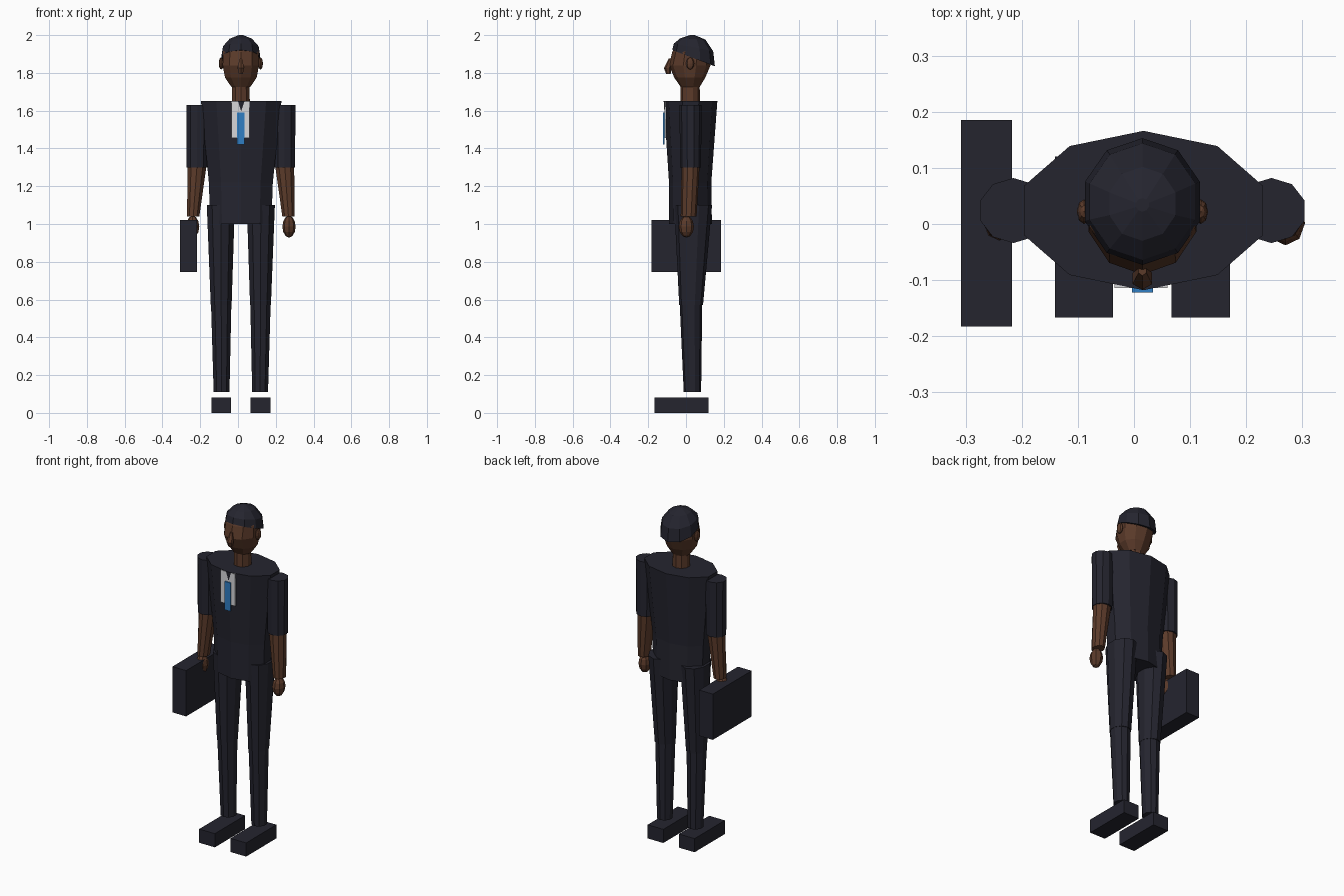
import bpy, bmesh, math

if "Cube" in bpy.data.objects:
    bpy.data.objects.remove(bpy.data.objects["Cube"])

CX = 0.015  # symmetry line of the figure


def material(name, rgb):
    m = bpy.data.materials.new(name)
    m.diffuse_color = (*rgb, 1)
    m.use_nodes = True
    m.node_tree.nodes["Principled BSDF"].inputs["Base Color"].default_value = m.diffuse_color
    return m


NAVY = material("dark_navy", (0.018, 0.018, 0.028))
SKIN = material("brown_skin", (0.105, 0.043, 0.023))
WHITE = material("shirt_white", (0.68, 0.68, 0.70))
BLUE = material("tie_blue", (0.03, 0.21, 0.55))


def finish(name, bm, mat):
    bmesh.ops.recalc_face_normals(bm, faces=bm.faces)
    mesh = bpy.data.meshes.new(name)
    bm.to_mesh(mesh)
    bm.free()
    mesh.materials.append(mat)
    ob = bpy.data.objects.new(name, mesh)
    bpy.context.collection.objects.link(ob)


def loft(name, sections, mat, n=10):
    """Stack of elliptical rings: (x, y, z, rx, ry, tilt)."""
    bm = bmesh.new()
    rings = []
    for x, y, z, rx, ry, *tilt in sections:
        t = tilt[0] if tilt else 0
        ring = []
        for i in range(n):
            a = math.pi / 2 + 2 * math.pi * i / n
            dy = ry * math.sin(a)
            ring.append(bm.verts.new((x + rx * math.cos(a), y + dy, z + t * dy)))
        rings.append(ring)
    for low, high in zip(rings, rings[1:]):
        for i in range(n):
            j = (i + 1) % n
            bm.faces.new((low[i], low[j], high[j], high[i]))
    bm.faces.new(rings[0])
    bm.faces.new(rings[-1])
    finish(name, bm, mat)


def box(name, x0, x1, y0, y1, z0, z1, mat):
    bm = bmesh.new()
    bmesh.ops.create_cube(bm, size=1)
    for v in bm.verts:
        v.co = (x1 if v.co.x > 0 else x0, y1 if v.co.y > 0 else y0, z1 if v.co.z > 0 else z0)
    finish(name, bm, mat)


def ellipsoid(name, x, y, z, rx, ry, rz, mat, u=8, v=6):
    bm = bmesh.new()
    bmesh.ops.create_uvsphere(bm, u_segments=u, v_segments=v, radius=1)
    for p in bm.verts:
        p.co = (x + rx * p.co.x, y + ry * p.co.y, z + rz * p.co.z)
    finish(name, bm, mat)


# Jacket
loft("jacket", [(CX, .024, 1.0, .170, .113), (CX, .022, 1.22, .178, .112),
                (CX + .002, .024, 1.65, .224, .142)], NAVY)

# Shirt front and tie
box("shirt_front", -.035, .060, -.1145, -.105, 1.455, 1.648, WHITE)
box("tie", -.004, .034, -.122, -.1135, 1.42, 1.59, BLUE)

# Neck, head and face
loft("neck", [(CX, .022, 1.64, .050, .052), (CX, .022, 1.76, .048, .050)], SKIN)
loft("head", [(CX, .022, 1.725, .052, .050), (CX, .020, 1.775, .088, .082),
              (CX, .020, 1.84, .101, .110), (CX, .025, 1.91, .099, .098),
              (CX, .030, 1.95, .080, .085)], SKIN)
loft("hair", [(CX, .040, 1.878, .108, .113, -.38), (CX, .040, 1.935, .099, .104, -.20),
              (CX, .036, 1.98, .062, .066, -.05), (CX, .034, 2.0, .012, .012)], NAVY)
loft("nose", [(CX, -.093, 1.795, .012, .012), (CX, -.097, 1.825, .020, .020),
              (CX, -.082, 1.875, .008, .010)], SKIN, 6)

# Parts that repeat on both sides
for s, side in ((-1, "left"), (1, "right")):
    ellipsoid(side + "_ear", CX + s * .104, .022, 1.85, .013, .022, .032, SKIN)
    loft(side + "_upper_arm", [(CX + s * .232, .024, 1.30, .058, .056),
                               (CX + s * .230, .024, 1.63, .062, .058)], NAVY)
    loft(side + "_forearm", [(CX + s * .252, .014, 1.04, .034, .042),
                             (CX + s * .232, .024, 1.31, .053, .048)], SKIN)
    ellipsoid(side + "_hand", CX + s * .255, .002, .986, .035, .040, .058, SKIN)
    loft(side + "_thigh", [(CX + s * .104, .027, .57, .058, .063),
                           (CX + s * .106, .038, 1.10, .078, .100)], NAVY)
    loft(side + "_shin", [(CX + s * .102, .034, .11, .044, .046),
                          (CX + s * .104, .026, .59, .057, .060)], NAVY)
    x = CX + s * .104
    box(side + "_shoe", x - .052, x + .052, -.167, .120, 0, .082, NAVY)

# Briefcase
box("briefcase", -.308, -.217, -.183, .185, .745, 1.02, NAVY)
